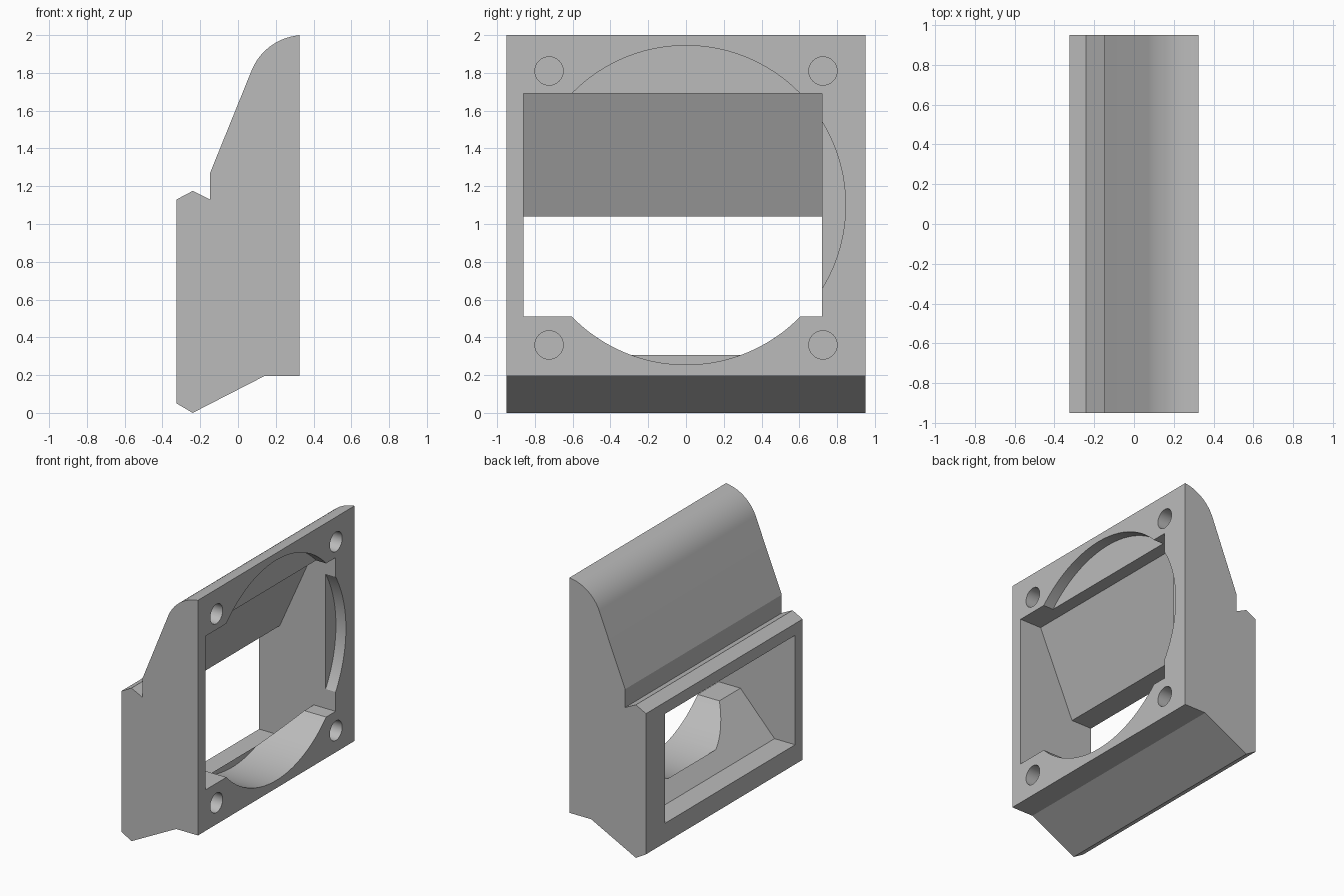
import bpy
import bmesh
from math import cos, sin, pi, radians

cube = bpy.data.objects.get("Cube")
if cube:
    bpy.data.objects.remove(cube, do_unlink=True)

grey = bpy.data.materials.new("plain grey")
grey.use_nodes = True
colour = (0.5, 0.5, 0.5, 1)
grey.diffuse_color = colour
grey.node_tree.nodes["Principled BSDF"].inputs["Base Color"].default_value = colour

BACK, FRONT = -0.325, 0.325   # outlet and flange planes along x
WIDTH = 0.95                  # half width along y


def prism(name, start, offset):
    """Extrude a closed outline along the given offset."""
    bm = bmesh.new()
    face = bm.faces.new([bm.verts.new(p) for p in start])
    out = bmesh.ops.extrude_face_region(bm, geom=[face])
    moved = [v for v in out["geom"] if isinstance(v, bmesh.types.BMVert)]
    bmesh.ops.translate(bm, verts=moved, vec=offset)
    bmesh.ops.recalc_face_normals(bm, faces=bm.faces)
    mesh = bpy.data.meshes.new(name)
    bm.to_mesh(mesh)
    bm.free()
    mesh.materials.append(grey)
    obj = bpy.data.objects.new(name, mesh)
    bpy.context.collection.objects.link(obj)
    return obj


def side_prism(name, outline, y0, y1):
    return prism(name, [(x, y0, z) for x, z in outline], (0, y1 - y0, 0))


def bore(name, y, z, r, depth, sides, a0=0.0, a1=2 * pi):
    """Round cut, or a segment of one, sunk into the flange from outside."""
    closed = a1 - a0 > 6.28
    steps = sides if closed else sides + 1
    angles = [a0 + (a1 - a0) * i / sides for i in range(steps)]
    ring = [(FRONT + 0.05, y + r * cos(a), z + r * sin(a)) for a in angles]
    return prism(name, ring, (-depth - 0.05, 0, 0))


# Housing: side profile with a rounded crest and a ridge above the outlet
crest = [(0.35 + 0.3 * cos(a), 1.70 + 0.3 * sin(a))
         for a in [radians(157.4 - i * (157.4 - 94.8) / 20) for i in range(21)]]
crest[-1] = (FRONT, 2.0)
profile = [(BACK, 0.05), (-0.24, 0), (0.14, 0.195), (FRONT, 0.195)]
profile += crest[::-1]
profile += [(-0.148, 1.27), (-0.148, 1.13), (-0.24, 1.175), (BACK, 1.13)]
housing = side_prism("duct_housing", profile, -WIDTH, WIDTH)

# Tapered passage from the tall inlet to the short outlet
passage = [(BACK - 0.05, 0.2), (-0.15, 0.2), (0.14, 0.51), (FRONT + 0.05, 0.51),
           (FRONT + 0.05, 1.69), (0.14, 1.69), (-0.15, 1.04), (BACK - 0.05, 1.04)]
cutters = [side_prism("passage_cutter", passage, -0.86, 0.72)]

# Shallow round inlet recess, and the deeper scoop in its lower part
cutters.append(bore("inlet_recess_cutter", 0, 1.1, 0.845, 0.085, 96))
cutters.append(bore("lower_scoop_cutter", 0, 1.1, 0.845, 0.375, 40,
                    radians(220), radians(320)))

# Blind screw holes in the flange corners
for y in (-0.725, 0.725):
    for z in (0.36, 1.81):
        cutters.append(bore("screw_hole_cutter", y, z, 0.075, 0.18, 32))

for cutter in cutters:
    cutter.hide_render = True
    cut = housing.modifiers.new(cutter.name, "BOOLEAN")
    cut.operation = "DIFFERENCE"
    cut.solver = "EXACT"
    cut.object = cutter

# Apply the cuts and remove the cutters
bpy.context.view_layer.update()
graph = bpy.context.evaluated_depsgraph_get()
result = bpy.data.meshes.new_from_object(housing.evaluated_get(graph))
housing.modifiers.clear()
housing.data = result
for cutter in cutters:
    bpy.data.objects.remove(cutter, do_unlink=True)

bpy.ops.object.select_all(action="DESELECT")
housing.select_set(True)
bpy.context.view_layer.objects.active = housing
bpy.ops.object.shade_smooth_by_angle(angle=radians(20))
